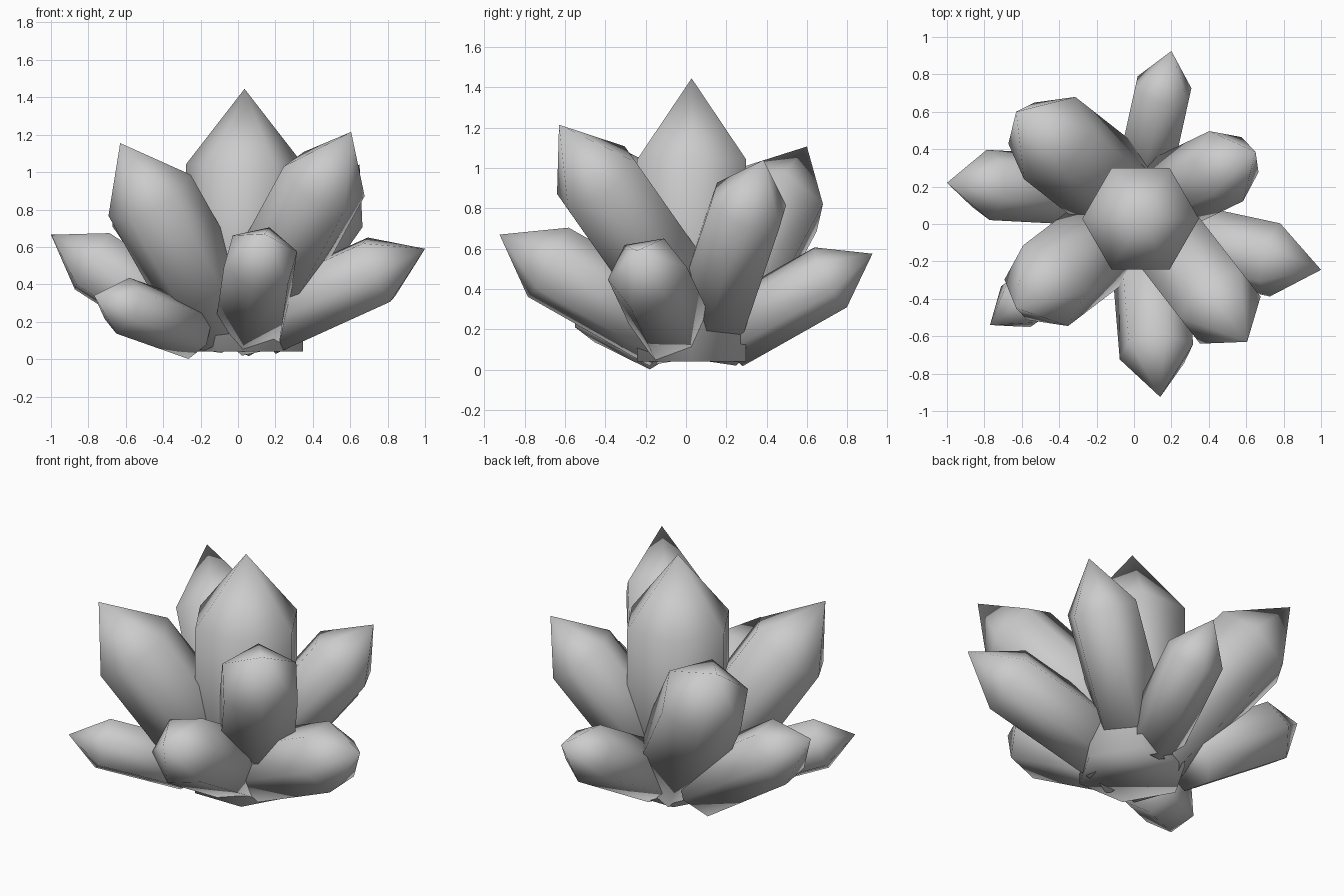
import bpy, bmesh, math
from mathutils import Vector, Matrix

cube = bpy.data.objects.get("Cube")
if cube:
    bpy.data.objects.remove(cube, do_unlink=True)

stone = bpy.data.materials.new("grey_stone")
stone.use_nodes = True
grey = (0.6, 0.6, 0.6, 1)
stone.diffuse_color = grey
stone.node_tree.nodes["Principled BSDF"].inputs["Base Color"].default_value = grey

SHOULDER = 0.714  # share of the length taken by the straight shaft


def crystal(name, base, tip, radius, roll=0):
    """Six-sided shaft with a pointed end, running from base to tip."""
    base, tip = Vector(base), Vector(tip)
    axis = tip - base
    z = axis.normalized()
    x = z.cross(Vector((0, 0, 1)))
    x = x.normalized() if x.length > 0.001 else Vector((1, 0, 0))
    frame = Matrix((x, z.cross(x), z)).transposed()
    bm = bmesh.new()
    rings = []
    for height in (0, SHOULDER * axis.length):
        ring = []
        for i in range(6):
            a = math.radians(60 * i + roll)
            p = Vector((radius * math.cos(a), radius * math.sin(a), height))
            ring.append(bm.verts.new(base + frame @ p))
        rings.append(ring)
    low, high = rings
    point = bm.verts.new(tip)
    bm.faces.new(low[::-1])
    for i in range(6):
        j = (i + 1) % 6
        bm.faces.new((low[i], low[j], high[j], high[i]))
        bm.faces.new((high[i], high[j], point))
    for face in bm.faces:
        face.smooth = True
    mesh = bpy.data.meshes.new(name)
    bm.to_mesh(mesh)
    bm.free()
    mesh.materials.append(stone)
    obj = bpy.data.objects.new(name, mesh)
    bpy.context.collection.objects.link(obj)


# Upright middle crystal
crystal("centre_crystal", (0.035, 0.028, 0.04), (0.035, 0.028, 1.445), 0.312)

# Tall leaning crystals
crystal("tall_front_left", (0.10, 0.02, 0.29), (0.605, -0.63, 1.215), 0.237, 30)
crystal("tall_front_right", (-0.08, -0.03, 0.18), (-0.63, -0.45, 1.155), 0.248, -10)
crystal("tall_back_right", (-0.005, 0.11, 0.19), (-0.63, 0.60, 1.107), 0.26, 8)
crystal("tall_back_left", (0.10, 0.12, 0.26), (0.65, 0.385, 1.04), 0.208)

# Low outer crystals
crystal("low_front", (0.07, -0.08, 0.19), (0.14, -0.925, 0.67), 0.205, 14)
crystal("low_right", (-0.23, 0.18, 0.17), (-1.00, 0.22, 0.665), 0.19, 10)
crystal("low_left", (0.14, -0.06, 0.20), (1.00, -0.245, 0.59), 0.2, 10)
crystal("low_back", (0.04, 0.20, 0.165), (0.20, 0.925, 0.575), 0.17, 30)
crystal("low_front_right", (-0.23, -0.155, 0.15), (-0.77, -0.54, 0.34), 0.155, 30)
